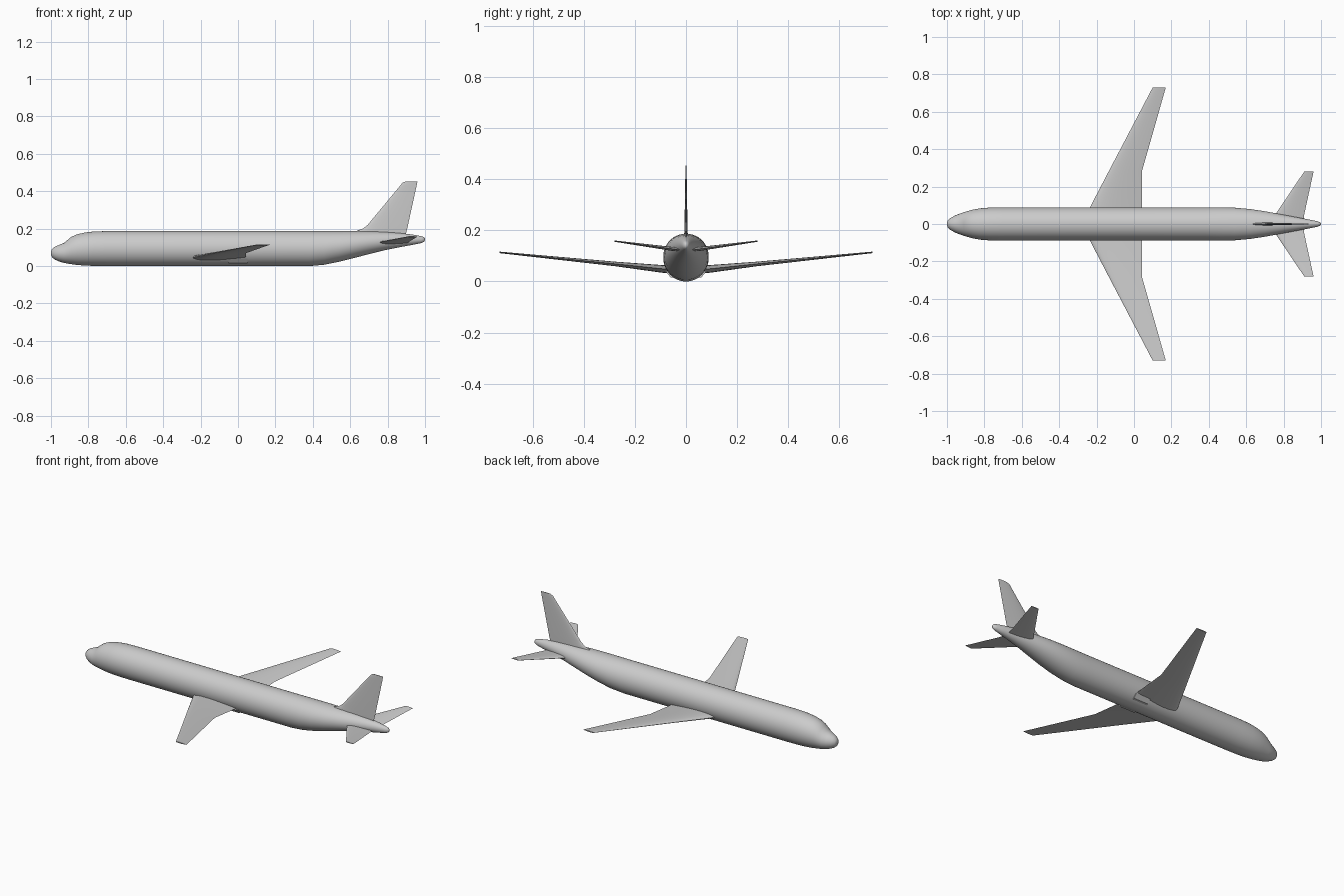
import bpy, bmesh, math
from mathutils import Vector

default_cube = bpy.data.objects.get("Cube")
if default_cube:
    bpy.data.objects.remove(default_cube, do_unlink=True)

# One plain grey for the whole airframe
grey = bpy.data.materials.new("plain grey")
grey.use_nodes = True
colour = (0.6, 0.6, 0.6, 1)
grey.diffuse_color = colour
grey.node_tree.nodes["Principled BSDF"].inputs["Base Color"].default_value = colour


def loft(name, rings, angle=35, mirror=False):
    """Skin a list of equal-length closed rings and cap both ends."""
    bm = bmesh.new()
    loops = [[bm.verts.new(p) for p in ring] for ring in rings]
    count = len(loops[0])
    for a, b in zip(loops, loops[1:]):
        for i in range(count):
            j = (i + 1) % count
            bm.faces.new((a[i], a[j], b[j], b[i]))
    bm.faces.new(loops[0])
    bm.faces.new(loops[-1])
    bmesh.ops.recalc_face_normals(bm, faces=bm.faces[:])
    mesh = bpy.data.meshes.new(name)
    bm.to_mesh(mesh)
    bm.free()
    mesh.materials.append(grey)
    obj = bpy.data.objects.new(name, mesh)
    bpy.context.collection.objects.link(obj)
    bpy.ops.object.select_all(action="DESELECT")
    obj.select_set(True)
    bpy.context.view_layer.objects.active = obj
    bpy.ops.object.shade_smooth_by_angle(angle=math.radians(angle))
    if mirror:
        modifier = obj.modifiers.new("both sides", "MIRROR")
        modifier.use_axis = (False, True, False)
    return obj


def body_ring(x, bottom, top, half_width, sides=40):
    middle, half_height = (top + bottom) / 2, (top - bottom) / 2
    turns = [math.tau * i / sides for i in range(sides)]
    return [Vector((x, half_width * math.cos(t), middle + half_height * math.sin(t)))
            for t in turns]


def airfoil(lead, trail, thick, place, steps=10):
    """Closed wing section; place(x, offset) puts a point in space."""
    def half_thickness(u):
        return thick * (1.48 * math.sqrt(u) - 0.63 * u - 1.76 * u**2
                        + 1.42 * u**3 - 0.5 * u**4)
    us = [(1 - math.cos(math.pi * i / steps)) / 2 for i in range(steps + 1)]
    upper = [(u, half_thickness(u)) for u in us]
    lower = [(u, -half_thickness(u)) for u in reversed(us[1:-1])]
    return [place(lead + u * (trail - lead), t) for u, t in upper + lower]


def flat_section(y, z, lead, trail, thick):
    return airfoil(lead, trail, thick, lambda x, t: Vector((x, y, z + t)))


def upright_section(z, lead, trail, thick):
    return airfoil(lead, trail, thick, lambda x, t: Vector((x, t, z)))


# Fuselage: station, bottom, top, half width
stations = [
    (-1, .062, .078, .008), (-.995, .048, .09, .02), (-.98, .035, .103, .033),
    (-.955, .024, .114, .046), (-.93, .017, .124, .056), (-.91, .013, .141, .063),
    (-.89, .01, .157, .069), (-.86, .006, .17, .077), (-.82, .003, .179, .084),
    (-.77, .001, .185, .088), (-.7, 0, .187, .089), (0, 0, .187, .089),
    (.38, 0, .187, .089), (.46, .007, .187, .089), (.54, .023, .187, .087),
    (.62, .043, .187, .08), (.7, .064, .186, .068), (.78, .084, .183, .053),
    (.86, .1, .177, .038), (.93, .113, .169, .025), (.98, .123, .16, .015),
    (.995, .13, .154, .009), (1, .138, .147, .003)]
loft("fuselage", [body_ring(*s) for s in stations], angle=50)

# Main wings: swept, with a kinked trailing edge and upward tilt
loft("wings", [
    flat_section(.03, .044, -.265, .042, .034),
    flat_section(.1, .05, -.23, .042, .03),
    flat_section(.28, .069, -.136, .042, .018),
    flat_section(.73, .114, .1, .17, .006)], mirror=True)

# Tailplanes
loft("tailplanes", [
    flat_section(.01, .123, .728, .905, .018),
    flat_section(.05, .127, .755, .91, .016),
    flat_section(.28, .158, .91, .96, .005)], mirror=True)

# Tail fin with a curved leading fillet at its foot
loft("tail_fin", [
    upright_section(.155, .6, .893, .015),
    upright_section(.189, .635, .902, .014),
    upright_section(.2, .668, .905, .013),
    upright_section(.22, .693, .909, .012),
    upright_section(.43, .867, .955, .005),
    upright_section(.446, .88, .958, .004),
    upright_section(.453, .897, .96, .003)])

# Small fairings below the wing roots, near the trailing edge
loft("wing_root_fairings", [
    [Vector((x, y, z)) for y, z in ((.03, .012), (.06, .016), (.08, .04), (.03, .045))]
    for x in (-.05, .05)], mirror=True)
